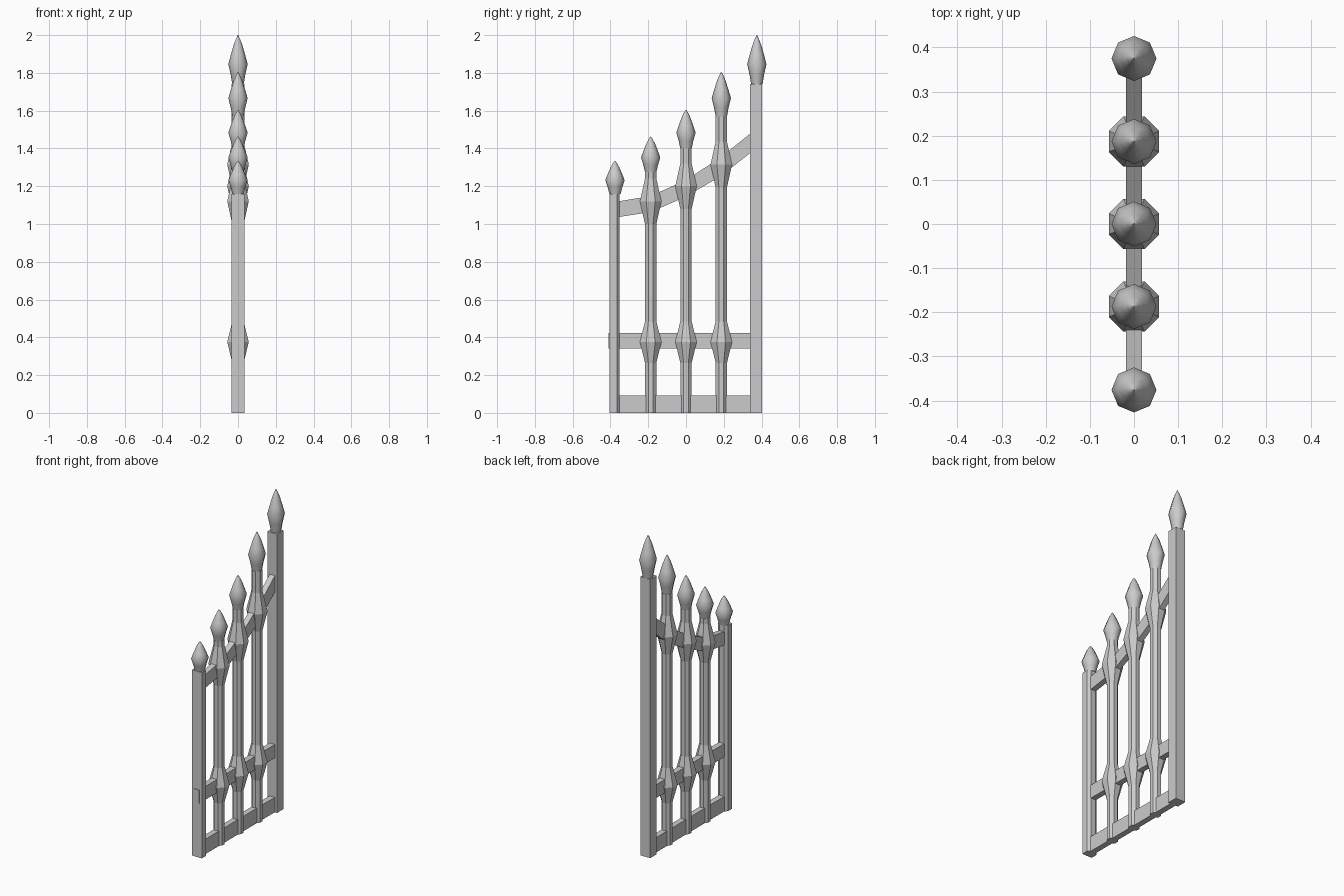
import bpy, bmesh, math

if "Cube" in bpy.data.objects:
    bpy.data.objects.remove(bpy.data.objects["Cube"])


def finish(bm, name, smooth=False):
    bmesh.ops.recalc_face_normals(bm, faces=bm.faces)
    me = bpy.data.meshes.new(name)
    bm.to_mesh(me)
    bm.free()
    ob = bpy.data.objects.new(name, me)
    bpy.context.collection.objects.link(ob)
    for p in me.polygons:
        p.use_smooth = smooth and abs(p.normal.z) < 0.99
    return ob


def loft(name, rings, smooth=False):
    """Skin a list of equal-length point rings and cap both ends."""
    bm = bmesh.new()
    vs = [[bm.verts.new(p) for p in r] for r in rings]
    n = len(vs[0])
    for a, b in zip(vs, vs[1:]):
        for i in range(n):
            j = (i + 1) % n
            bm.faces.new((a[i], a[j], b[j], b[i]))
    bm.faces.new(vs[0])
    bm.faces.new(vs[-1])
    return finish(bm, name, smooth)


def octagon(y, z, apothem, turned):
    # turned: flats on the axes; otherwise corners on the axes
    r = apothem / math.cos(math.pi / 8) if turned else apothem
    off = math.pi / 8 if turned else 0
    return [(r * math.cos(off + i * math.pi / 4),
             y + r * math.sin(off + i * math.pi / 4), z) for i in range(8)]


def prism(name, outline, z0, z1):
    return loft(name, [[(x, y, z) for x, y in outline] for z in (z0, z1)])


def rail(name, path, t=0.018):
    """path: (y, lower z, upper z)"""
    return loft(name, [[(-t, y, a), (t, y, a), (t, y, b), (-t, y, b)]
                       for y, a, b in path])


# Finials: position, base height, tip height
finials = [(-0.376, 1.16, 1.335), (-0.187, 1.275, 1.463), (0, 1.40, 1.605),
           (0.187, 1.57, 1.805), (0.375, 1.74, 2.0)]
shape = [(0, 0.030), (0.2, 0.039), (0.41, 0.051), (0.6, 0.038),
         (0.8, 0.023), (0.93, 0.010), (1, 0.001)]
for i, (y, z0, z1) in enumerate(finials):
    loft(f"finial_{i + 1}",
         [octagon(y, z0 + f * (z1 - z0), r, False) for f, r in shape], True)

# Octagonal pickets with a collar at each rail
for i, upper in zip((1, 2, 3), (1.12, 1.20, 1.315)):
    y, top, _ = finials[i]
    prof = [(0, 0.030)]
    for c, h in ((0.375, 1.0), (upper, 1.1)):
        prof += [(c - 0.11 * h, 0.030), (c - 0.065 * h, 0.041), (c, 0.057),
                 (c + 0.065 * h, 0.041), (c + 0.11 * h, 0.030)]
    prof.append((top, 0.030))
    loft(f"picket_{i}", [octagon(y, z, r, True) for z, r in prof])

# Hinge post (square) and latch post (chamfered on the inner side)
w = 0.034
prism("tall_post", [(-w, 0.338), (w, 0.338), (w, 0.402), (-w, 0.402)], 0, 1.74)
prism("short_post", [(-w, -0.406), (w, -0.406), (w, -0.366), (0.016, -0.351),
                     (-0.016, -0.351), (-w, -0.366)], 0, 1.16)

# Rails
rail("bottom_rail", [(-0.37, 0, 0.093), (0.36, 0, 0.093)])
rail("middle_rail", [(-0.41, 0.34, 0.423), (0.36, 0.34, 0.423)])
rail("top_rail", [(-0.37, 1.035, 1.118), (-0.187, 1.063, 1.148),
                  (0, 1.145, 1.233), (0.187, 1.255, 1.355),
                  (0.36, 1.392, 1.495)])
